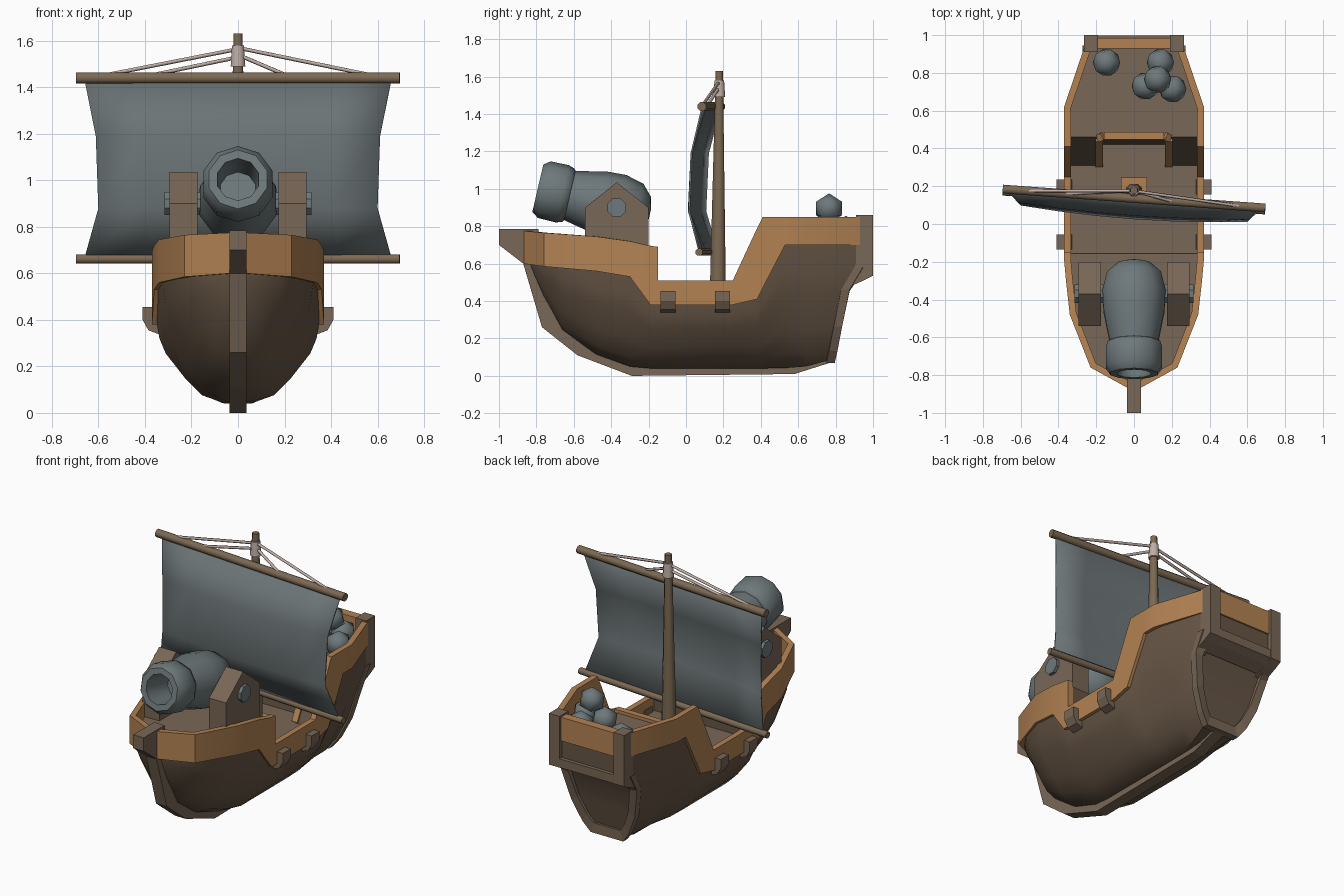
import bpy, bmesh, math
from mathutils import Vector, Matrix

if "Cube" in bpy.data.objects:
    bpy.data.objects.remove(bpy.data.objects["Cube"])


def material(name, rgb):
    m = bpy.data.materials.new(name)
    m.diffuse_color = (*rgb, 1)
    m.use_nodes = True
    m.node_tree.nodes["Principled BSDF"].inputs["Base Color"].default_value = m.diffuse_color
    return m


HULL = material("dark hull wood", (.135, .092, .060))
TRIM = material("brown trim wood", (.190, .135, .092))
RAIL = material("orange rail wood", (.45, .225, .087))
SPAR = material("spar wood", (.20, .14, .085))
IRON = material("iron grey", (.155, .188, .196))
SAIL = material("sail grey", (.146, .172, .178))
ROPE = material("pale rope", (.52, .42, .38))


def finish(name, bm, mat, mirror=False, smooth=None):
    bmesh.ops.recalc_face_normals(bm, faces=bm.faces)
    me = bpy.data.meshes.new(name)
    bm.to_mesh(me)
    bm.free()
    me.materials.append(mat)
    ob = bpy.data.objects.new(name, me)
    bpy.context.collection.objects.link(ob)
    if mirror:
        ob.modifiers.new("mirror", 'MIRROR')
    if smooth:
        bpy.ops.object.select_all(action='DESELECT')
        ob.select_set(True)
        bpy.context.view_layer.objects.active = ob
        bpy.ops.object.shade_smooth_by_angle(angle=math.radians(smooth))
    return ob


def loft(name, secs, mat, wrap=False, cap=None, **kw):
    """Skin a row of cross-sections; cap is 'ngon' or 'strip'."""
    bm = bmesh.new()
    rows = [[bm.verts.new(p) for p in s] for s in secs]
    n = len(rows[0])
    for a, b in zip(rows, rows[1:]):
        for i in range(n if wrap else n - 1):
            j = (i + 1) % n
            bm.faces.new((a[i], a[j], b[j], b[i]))
    for r in (rows[0], rows[-1]):
        if cap == 'ngon':
            bm.faces.new(r)
        elif cap == 'strip':
            for i in range(n // 2 - 1):
                bm.faces.new((r[i], r[i + 1], r[n - 2 - i], r[n - 1 - i]))
    return finish(name, bm, mat, **kw)


def side_prism(name, pts, x0, x1, mat, **kw):
    return loft(name, [[(x, y, z) for y, z in pts] for x in (x0, x1)], mat, True, 'ngon', **kw)


def rect(y0, y1, z0, z1):
    return [(y0, z0), (y1, z0), (y1, z1), (y0, z1)]


def rods(name, segs, mat, sides=6, **kw):
    """Tapered rods: (start, end, start radius, end radius)."""
    bm = bmesh.new()
    for a, b, r0, r1 in segs:
        a, b = Vector(a), Vector(b)
        d = b - a
        rot = d.to_track_quat('Z', 'Y').to_matrix().to_4x4()
        bmesh.ops.create_cone(bm, cap_ends=True, segments=sides, radius1=r0, radius2=r1,
                              depth=d.length, matrix=Matrix.Translation((a + b) / 2) @ rot
                              @ Matrix.Rotation(math.pi / sides, 4, 'Z'))
    return finish(name, bm, mat, **kw)


# Hull: stations of y, half width, keel height, top height, bottom fullness
G = (0, .1, .3, .6, .78, 1)
F0 = (.09, .40, .60, .86, .95, 1)
F1 = (.42, .60, .82, .98, 1, 1)
STATIONS = [(-.83, .05, .575, .60, 0), (-.76, .19, .42, .60, 0), (-.66, .26, .24, .59, 0),
            (-.48, .325, .115, .57, .1), (-.30, .345, .05, .55, .2), (-.19, .352, .04, .40, .2),
            (.25, .352, .04, .40, .2), (.38, .352, .04, .43, .2), (.53, .352, .042, .71, .3),
            (.64, .345, .05, .71, .45)]
STERN_Y = (.77, .785, .81, .85, .92, .93)


def hull_section(y, w, zb, zt, full):
    half = []
    for k, g in enumerate(G):
        yy = STERN_Y[k] if y is None else y
        half.append((w * (F0[k] + (F1[k] - F0[k]) * full), yy, zb + (zt - zb) * g))
    return [(-x, y, z) for x, y, z in half[::-1]] + half


stern = hull_section(None, .26, .085, .71, 1)
loft("hull", [hull_section(*s) for s in STATIONS] + [stern], HULL, cap='strip', smooth=35)

# Frame around the transom
u = [Vector(p) for p in stern[1:-1]]
ctr = Vector((0, 0, .42))
frame = []
for p in u:
    o = Vector((p.x * 1.05, p.y, ctr.z + (p.z - ctr.z) * 1.05))
    i = Vector((p.x * .84, p.y, ctr.z + (p.z - ctr.z) * .86))
    lo, hi = Vector((0, -.02, 0)), Vector((0, .025, 0))
    frame.append([o + lo, o + hi, i + hi, i + lo])
loft("transom_frame", frame, TRIM, True, 'strip')

# Keel and stem
side_prism("keel", [(-1, .785), (-.79, .785), (-.75, .58), (-.64, .34), (-.5, .22), (-.28, .11),
                    (.58, .09), (.76, .14), (.785, .09), (.77, .07), (.58, .01), (-.29, 0), (-.58, .11),
                    (-.77, .26), (-.87, .60), (-1, .70)], -.037, .037, TRIM)

# Rail: y, half width, bottom, top
R = [(-.87, .03, .60, .775), (-.76, .23, .585, .765), (-.48, .34, .56, .745), (-.30, .36, .53, .72),
     (-.19, .37, .38, .695), (-.151, .37, .38, .69), (-.15, .37, .38, .51), (.25, .37, .38, .51),
     (.38, .37, .41, .79), (.41, .37, .47, .85), (.53, .37, .70, .85), (.62, .37, .70, .85),
     (.93, .265, .70, .85)]
rail = []
for i, (y, x, zb, zt) in enumerate(R):
    a, b = R[max(i - 1, 0)], R[min(i + 1, len(R) - 1)]
    t = Vector((b[1] - a[1], b[0] - a[0])).normalized()
    xi, yi = max(0, x - t.y * .036), y + t.x * .036
    rail.append([(x, y, zb), (x, y, zt), (xi, yi, zt), (xi, yi, zb)])
loft("rail", rail, RAIL, True, 'strip', mirror=True, smooth=38)

# Decks with bulkheads; the middle strip is set back for the doorway
D = [(-.84, -.84, .02, .66), (-.74, -.74, .21, .66), (-.47, -.47, .32, .66), (-.155, -.155, .35, .66),
     (-.154, -.154, .35, .42), (.31, .42, .35, .42), (.46, .45, .35, .70), (.62, .62, .35, .70),
     (.95, .95, .25, .70)]
decks = []
for y, ym, w, z in D:
    m = min(.18, w * .6)
    decks.append([(-w, y, z), (-m, y, z), (-m + .001, ym, z), (m - .001, ym, z), (m, y, z), (w, y, z)])
deck = loft("decks", decks, TRIM)
deck.data.materials.append(HULL)
for p in deck.data.polygons:
    p.material_index = 0 if abs(p.normal.z) > .9 else 1

# Doorway frame
arch = [(-.185, .32, .42), (-.185, .455, .68), (-.16, .468, .70), (.16, .468, .70),
        (.185, .455, .68), (.185, .32, .42)]
rods("door_frame", [(a, b, .028, .028) for a, b in zip(arch, arch[1:])], RAIL, 4)

# Stern panel, beam and corner posts
side_prism("stern_panel_top", rect(.93, .985, .70, .85), -.21, .21, RAIL)
side_prism("stern_panel_low", rect(.92, .975, .57, .70), -.21, .21, HULL)
side_prism("stern_beam", [(.88, .48), (.95, .51), (.998, .535), (.998, .59), (.92, .59)], -.24, .24, TRIM)
side_prism("stern_post", [(.91, .86), (1, .86), (1, .535), (.95, .51), (.86, .47), (.87, .55), (.91, .60)],
           .19, .265, TRIM, mirror=True)

# Side brackets
for nm, yc in (("front", -.095), ("rear", .195)):
    prof = [(.33, .455), (.41, .455), (.41, .40), (.385, .355), (.32, .33)]
    loft("bracket_" + nm, [[(x, yc + d, z) for x, z in prof] for d in (-.04, .04)],
         TRIM, True, 'ngon', mirror=True)

# Mast, step and rope wrap
rods("mast", [((0, .17, .42), (0, .178, 1.63), .047, .021)], SPAR, 8, smooth=50)
side_prism("mast_step", rect(.11, .245, .42, .46), -.07, .07, RAIL)
rods("rope_wrap", [((0, .178, 1.49), (0, .178, 1.58), .034, .028)], ROPE, 8, smooth=50)

# Yards
def yard_y(x):
    return .135 - x * .072


for nm, z, r, dy in (("upper", 1.44, .025, 0), ("lower", .662, .021, -.015)):
    rods(nm + "_yard", [((-.695, yard_y(-.695) + dy, z), (.695, yard_y(.695) + dy, z), r, r)],
         SPAR, 8, smooth=50)

# Stay ropes
rods("stays", [((0, .175, zt), (x, yard_y(x), 1.455), .009, .009)
               for x, zt in ((-.56, 1.565), (-.36, 1.53), (.2, 1.54), (.56, 1.57))], ROPE, 5, smooth=80)

# Billowed sail: height and belly of each row
rows = []
for z, s in ((.665, 0), (.88, 1), (1.19, .82), (1.435, 0)):
    row = []
    for i in range(7):
        k = i / 3 - 1
        x = k * (.66 - .06 * s)
        row.append((x, yard_y(x) - .015 * (z < .7) - .075 * s - .03 * s * (1 - k * k), z))
    rows.append(row)
sail = loft("sail", rows, SAIL, smooth=60)
sol = sail.modifiers.new("thickness", 'SOLIDIFY')
sol.thickness, sol.offset = .01, 0

# Cannon: turned profile (distance along barrel, radius)
P = [(-.19, .03), (-.175, .09), (-.12, .15), (-.02, .175), (.08, .17), (.25, .135), (.255, .145),
     (.29, .157), (.39, .155), (.425, .13), (.425, .093), (.22, .08)]
N = 10
cannon = loft("cannon", [[(r * math.cos(2 * math.pi * (i + .5) / N), r * math.sin(2 * math.pi * (i + .5) / N), t)
                          for i in range(N)] for t, r in P], IRON, True, 'ngon', smooth=45)
cannon.matrix_world = Matrix.Translation((0, -.378, .908)) @ Matrix.Rotation(math.radians(77), 4, 'X')

# Cannon supports and trunnions
side_prism("cannon_support", [(-.54, .65), (-.54, .90), (-.37, 1.035), (-.20, .90), (-.20, .65)],
           .175, .295, TRIM, mirror=True)
rods("trunnion", [((.1, -.37, .90), (.315, -.37, .90), .053, .053)], IRON, 8, mirror=True)

# Cannonballs
bm = bmesh.new()
for x, y, z in ((-.145, .855, .775), (.14, .855, .775), (.06, .73, .775), (.205, .715, .775), (.125, .765, .895)):
    bmesh.ops.create_icosphere(bm, subdivisions=1, radius=.081, matrix=Matrix.Translation((x, y, z)))
finish("cannonballs", bm, IRON, smooth=60)
